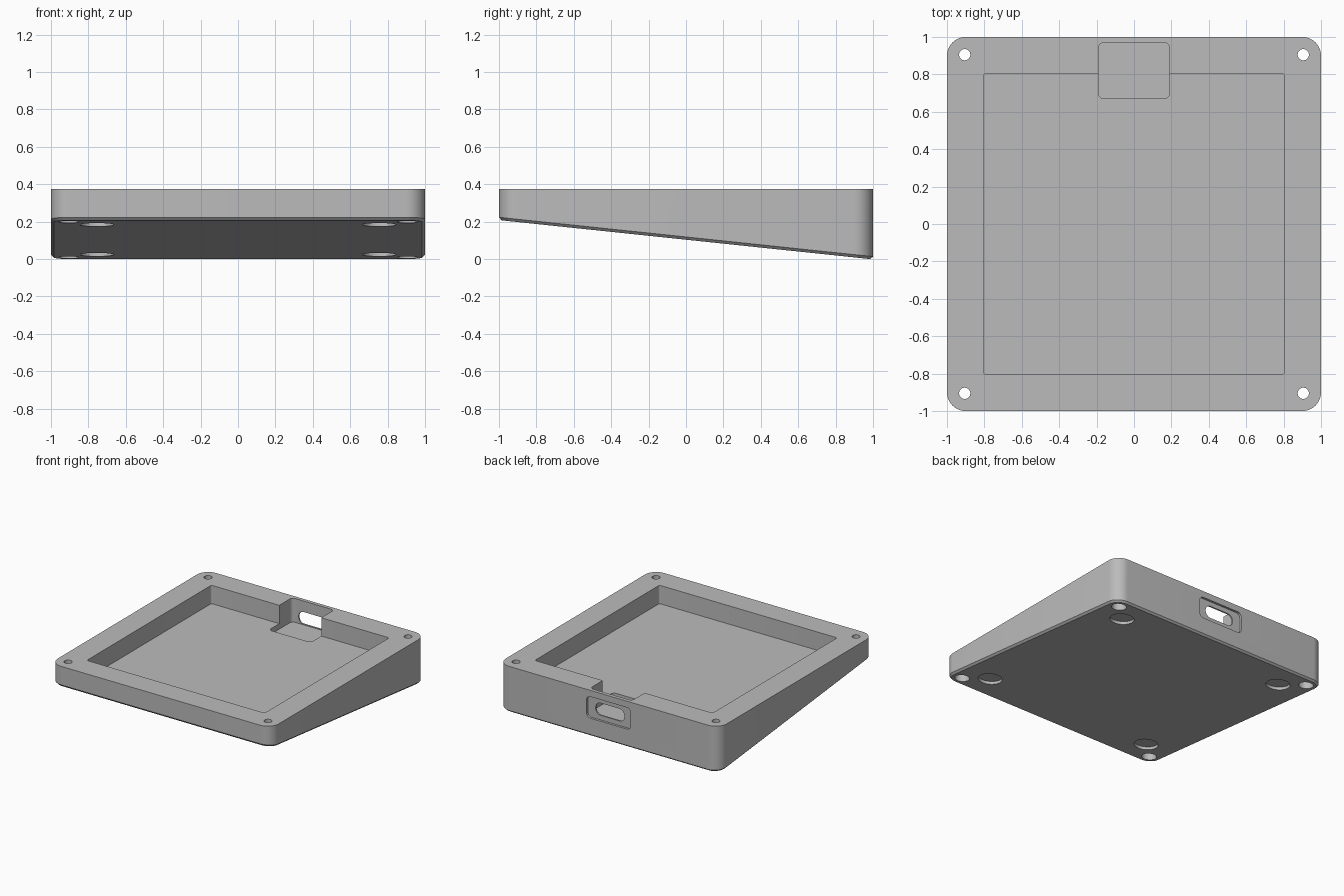
import bpy, bmesh, math
from mathutils import Matrix, Vector

if "Cube" in bpy.data.objects:
    bpy.data.objects.remove(bpy.data.objects["Cube"], do_unlink=True)

TOP, FLOOR, SLOPE, CHAMFER = 0.375, 0.225, 0.105, 0.015

grey = bpy.data.materials.new("grey plastic")
grey.use_nodes = True
colour = (0.5, 0.5, 0.5, 1)
grey.diffuse_color = colour
grey.node_tree.nodes["Principled BSDF"].inputs["Base Color"].default_value = colour


def underside(y):
    """Height of the slanted base at depth y."""
    return SLOPE * (1 - CHAMFER - y)


def rounded_rect(hx, hy, r, steps=10):
    pts = []
    for k, (sx, sy) in enumerate([(1, 1), (-1, 1), (-1, -1), (1, -1)]):
        for i in range(steps + 1):
            a = math.pi / 2 * (k + i / steps)
            pts.append((sx * (hx - r) + r * math.cos(a), sy * (hy - r) + r * math.sin(a)))
    return pts


def loft(name, rings):
    """Solid through matching rings of points, capped at both ends."""
    bm = bmesh.new()
    loops = [[bm.verts.new(p) for p in ring] for ring in rings]
    for a, b in zip(loops, loops[1:]):
        for i in range(len(a)):
            j = (i + 1) % len(a)
            bm.faces.new((a[i], a[j], b[j], b[i]))
    bm.faces.new(loops[0][::-1])
    bm.faces.new(loops[-1])
    bmesh.ops.recalc_face_normals(bm, faces=bm.faces)
    mesh = bpy.data.meshes.new(name)
    bm.to_mesh(mesh)
    bm.free()
    mesh.materials.append(grey)
    obj = bpy.data.objects.new(name, mesh)
    bpy.context.scene.collection.objects.link(obj)
    return obj


def prism(name, outline, low, high, matrix=Matrix()):
    return loft(name, [[matrix @ Vector((x, y, z)) for x, y in outline] for z in (low, high)])


def circle(r, steps=40):
    return [(r * math.cos(2 * math.pi * i / steps), r * math.sin(2 * math.pi * i / steps))
            for i in range(steps)]


# Wedge body with a chamfered lower edge
outer = rounded_rect(1, 1, 0.1)
inner = rounded_rect(1 - CHAMFER, 1 - CHAMFER, 0.1 - CHAMFER)
body = loft("wedge_case", [
    [(x, y, underside(y)) for x, y in inner],
    [(x, y, underside(y) + CHAMFER) for x, y in outer],
    [(x, y, TOP) for x, y in outer]])

# Main tray and the connector pocket at the back
cutters = [
    prism("tray_cutter", rounded_rect(0.805, 0.805, 0.015, 4), FLOOR, 0.6),
    prism("pocket_cutter", rounded_rect(0.19, 0.15, 0.03, 6), 0.18, 0.7,
          Matrix.Translation((0, 0.82, 0)))]

# Port opening with a shallow surround in the back wall
port = Matrix.Translation((0, 1, 0.235)) @ Matrix.Rotation(math.pi / 2, 4, 'X')
cutters += [
    prism("port_surround_cutter", rounded_rect(0.2, 0.088, 0.035, 6), -0.1, 0.018, port),
    prism("port_hole_cutter", rounded_rect(0.13, 0.05, 0.045, 8), -0.15, 0.1, port)]

# Screw holes, their counterbores and the tilted foot recesses
tilt = Matrix.Rotation(-math.atan(SLOPE), 4, 'X')
for sx in (-1, 1):
    for sy in (-1, 1):
        x, y = 0.905 * sx, 0.905 * sy
        spot = Matrix.Translation((x, y, underside(y)))
        cutters.append(prism("screw_hole_cutter", circle(0.03), -0.2, 0.8, spot))
        cutters.append(prism("counterbore_cutter", circle(0.055), -0.2, 0.07, spot))
        x, y = 0.755 * sx, 0.76 * sy
        spot = Matrix.Translation((x, y, underside(y))) @ tilt
        cutters.append(prism("foot_recess_cutter", circle(0.09), -0.1, 0.023, spot))

for cutter in cutters:
    cutter.hide_render = True
    mod = body.modifiers.new(cutter.name, 'BOOLEAN')
    mod.operation, mod.solver, mod.object = 'DIFFERENCE', 'EXACT', cutter

# Bake the cuts and drop the helpers
graph = bpy.context.evaluated_depsgraph_get()
result = bpy.data.meshes.new_from_object(body.evaluated_get(graph))
body.modifiers.clear()
body.data = result
for cutter in cutters:
    bpy.data.objects.remove(cutter, do_unlink=True)

for obj in bpy.context.selected_objects:
    obj.select_set(False)
bpy.context.view_layer.objects.active = body
body.select_set(True)
bpy.ops.object.shade_smooth_by_angle(angle=math.radians(30))
